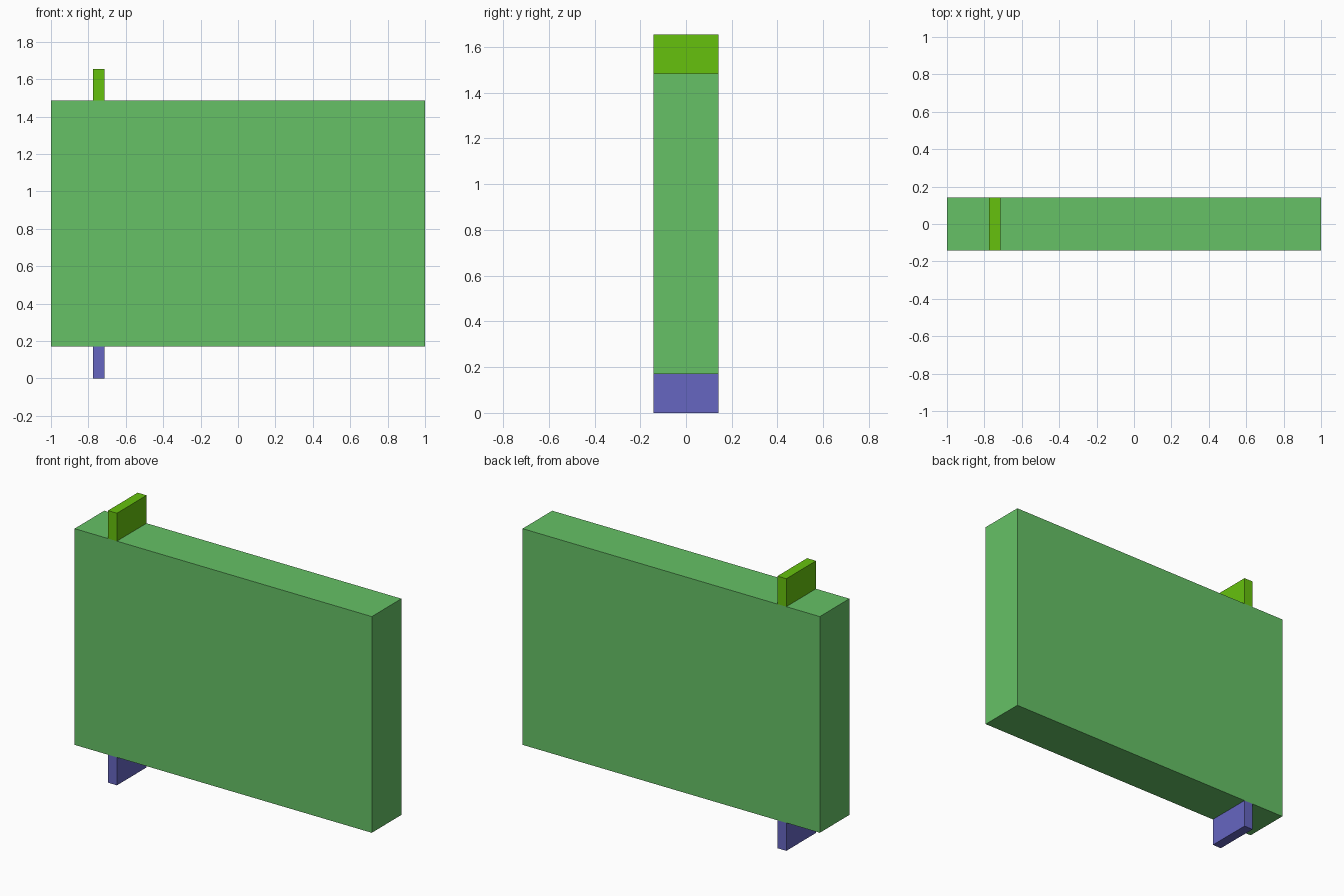
import bpy

# Remove the default object
default = bpy.data.objects.get("Cube")
if default:
    bpy.data.objects.remove(default, do_unlink=True)

DEPTH = 0.285
TAB_X = (-0.775, -0.715)
BODY_Z = (0.17, 1.485)
TOP_Z = 1.655


def make_material(name, rgb):
    mat = bpy.data.materials.new(name)
    mat.use_nodes = True
    colour = (*rgb, 1.0)
    mat.diffuse_color = colour
    mat.node_tree.nodes["Principled BSDF"].inputs["Base Color"].default_value = colour
    return mat


def make_block(name, x_span, z_span, mat):
    """Flat-faced block through the full depth, between the given x and z limits."""
    centre = (sum(x_span) / 2, 0, sum(z_span) / 2)
    bpy.ops.mesh.primitive_cube_add(size=1, location=centre)
    block = bpy.context.object
    block.name = name
    block.scale = (x_span[1] - x_span[0], DEPTH, z_span[1] - z_span[0])
    bpy.ops.object.transform_apply(location=False, rotation=False, scale=True)
    block.data.materials.append(mat)
    return block


soft_green = make_material("soft green", (0.133, 0.535, 0.133))
lime_green = make_material("lime green", (0.133, 0.535, 0.004))
violet_blue = make_material("violet blue", (0.133, 0.133, 0.535))

# Main slab with one tab above and one below
make_block("body", (-1, 1), BODY_Z, soft_green)
make_block("upper_tab", TAB_X, (BODY_Z[1], TOP_Z), lime_green)
make_block("lower_tab", TAB_X, (0, BODY_Z[0]), violet_blue)
